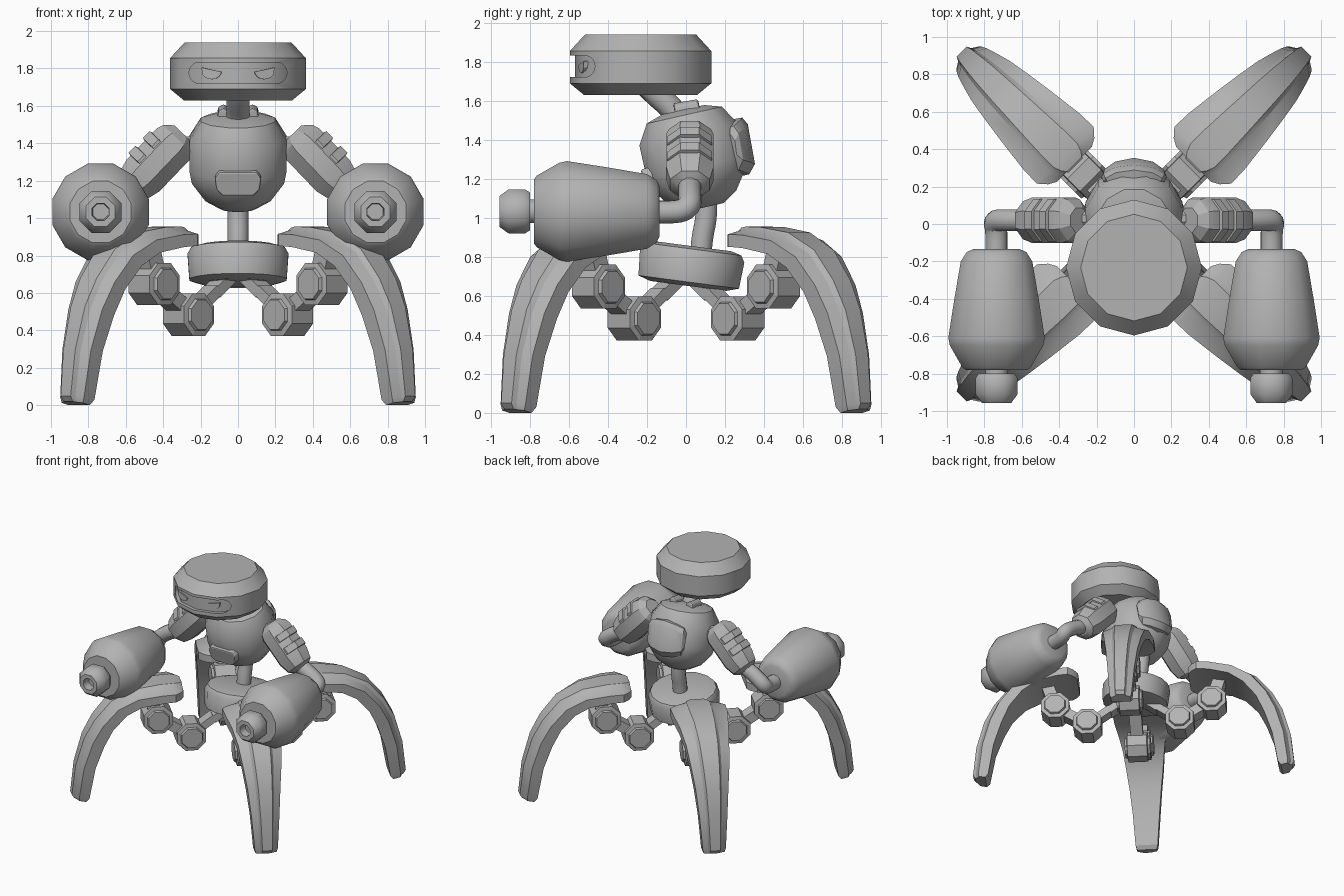
import bpy, bmesh, math
from mathutils import Vector, Matrix

if "Cube" in bpy.data.objects:
    bpy.data.objects.remove(bpy.data.objects["Cube"])

grey = bpy.data.materials.new("grey")
grey.diffuse_color = (0.45, 0.45, 0.45, 1)
grey.use_nodes = True
grey.node_tree.nodes["Principled BSDF"].inputs["Base Color"].default_value = grey.diffuse_color


def loft(name, rings, matrix=Matrix(), closed=False):
    """Skin a list of equal-length point rings; cap the ends unless closed."""
    bm = bmesh.new()
    rows = [[bm.verts.new(matrix @ Vector(p)) for p in ring] for ring in rings]
    n = len(rows[0])
    pairs = list(zip(rows, rows[1:])) + ([(rows[-1], rows[0])] if closed else [])
    for a, b in pairs:
        for i in range(n):
            j = (i + 1) % n
            bm.faces.new((a[i], a[j], b[j], b[i]))
    if not closed:
        bm.faces.new(rows[0])
        bm.faces.new(rows[-1])
    bmesh.ops.recalc_face_normals(bm, faces=bm.faces)
    mesh = bpy.data.meshes.new(name)
    bm.to_mesh(mesh)
    bm.free()
    mesh.materials.append(grey)
    ob = bpy.data.objects.new(name, mesh)
    bpy.context.collection.objects.link(ob)
    return ob


def activate(ob):
    bpy.ops.object.select_all(action='DESELECT')
    ob.select_set(True)
    bpy.context.view_layer.objects.active = ob


def smooth(ob, angle=32):
    activate(ob)
    bpy.ops.object.shade_smooth_by_angle(angle=math.radians(angle))
    return ob


def bevel(ob, width):
    activate(ob)
    mod = ob.modifiers.new("bevel", 'BEVEL')
    mod.width, mod.segments = width, 2
    bpy.ops.object.modifier_apply(modifier=mod.name)
    return ob


def lathe(name, profile, n, pos, axis=(0, 0, 1), phase=0.0):
    """Turn (radius, height) pairs about an axis through pos."""
    m = Matrix.Translation(pos) @ Vector(axis).to_track_quat('Z', 'Y').to_matrix().to_4x4()
    ang = [2 * math.pi * (i + phase) / n for i in range(n)]
    return loft(name, [[(r * math.cos(t), r * math.sin(t), h) for t in ang] for r, h in profile], m)


def tube(name, path, radius, n=12):
    """Round bar swept along a smoothed path."""
    pts = [Vector(p) for p in path]
    for _ in range(2):
        cut = [pts[0]]
        for a, b in zip(pts, pts[1:]):
            cut += [a.lerp(b, .25), a.lerp(b, .75)]
        pts = cut + [pts[-1]]
    t0 = (pts[1] - pts[0]).normalized()
    side = t0.orthogonal().normalized()
    rings = []
    for i, p in enumerate(pts):
        t = (pts[min(i + 1, len(pts) - 1)] - pts[max(i - 1, 0)]).normalized()
        side.rotate(t0.rotation_difference(t))
        t0, up = t, t.cross(side)
        rings.append([p + radius * (math.cos(k) * side + math.sin(k) * up)
                      for k in (2 * math.pi * j / n for j in range(n))])
    return smooth(loft(name, rings), 40)


def prism(name, outline, y0, y1, matrix=Matrix()):
    """Extrude an (x, z) outline between two depths."""
    return loft(name, [[(x, y, z) for x, z in outline] for y in (y0, y1)], matrix)


def rounded(w, h, r, seg=5):
    """Outline of a rounded rectangle with half sizes w and h."""
    out = []
    for k, (sx, sz) in enumerate([(1, 1), (-1, 1), (-1, -1), (1, -1)]):
        for i in range(seg + 1):
            t = math.pi / 2 * (k + i / seg)
            out.append((sx * (w - r) + r * math.cos(t), sz * (h - r) + r * math.sin(t)))
    return out


# Head: twelve-sided drum with a visor slot and a recessed core
HY = -0.233
head = lathe("head", [(.29, 1.63), (.363, 1.69), (.363, 1.855), (.285, 1.94)], 12, (0, HY, 0))
slot = prism("slot_cutter", rounded(.262, .056, .055), -.75, -.40,
             Matrix.Translation((0, 0, 1.777)))
mod = head.modifiers.new("slot", 'BOOLEAN')
mod.object, mod.solver = slot, 'EXACT'
activate(head)
bpy.ops.object.modifier_apply(modifier=mod.name)
bpy.data.objects.remove(slot)
smooth(head)
smooth(lathe("visor_core", [(.335, 1.70), (.335, 1.85)], 12, (0, HY, 0)))
for s in (-1, 1):
    arc = [(.055 * math.cos(t), .045 * math.sin(t)) for t in
           (math.pi + math.pi * i / 8 for i in range(9))]
    arc[0 if s > 0 else -1] = (-.055 * s, -.005)
    arc[-1 if s > 0 else 0] = (.055 * s, .018)
    prism("eye", arc, -.008, .02, Matrix.Translation((s * .14, HY - .2975, 1.787))
          @ Matrix.Rotation(s * math.radians(15), 4, 'Z'))

# Neck and waist columns
tube("neck", [(0, -.20, 1.68), (0, -.15, 1.63), (0, -.08, 1.57), (0, -.055, 1.53),
              (0, -.05, 1.42)], .063)
tube("waist", [(0, .075, .80), (0, .083, .90), (0, .105, 1.0), (0, .105, 1.14)], .057)

# Torso leaning forward, with neck brackets, front panel and back pack
lean = Vector((0, -.22, .975))
TC = Vector((0, .04, 1.31))
smooth(lathe("torso", [(.10, -.262), (.18, -.215), (.255, -.115), (.268, -.05), (.268, .12),
                       (.205, .222), (.115, .25)], 12, TC, lean, .5), 32)
for s in (-1, 1):
    bracket = [(s * .045, -.05), (s * .045, .075), (s * .075, .10), (s * .105, .085), (s * .13, -.05)]
    bevel(prism("neck_bracket", bracket, -.05, .08, Matrix.Translation((0, 0, 1.50))
                @ Matrix.Rotation(math.radians(10), 4, 'X')), .012)
panel = [(-.08, -.068), (.08, -.068), (.115, -.035), (.125, .03), (.10, .068),
         (-.10, .068), (-.125, .03), (-.115, -.035)]
bevel(prism("front_panel", panel, -.025, .08, Matrix.Translation((0, -.19, 1.188))
            @ Matrix.Rotation(math.radians(16), 4, 'X')), .01)
rings = []
for deg, h, r in ((-38, .08, .285), (-33, .115, .30), (-20, .135, .308), (0, .148, .308),
                  (20, .135, .308), (33, .115, .30), (38, .08, .285)):
    c, d = math.cos(math.radians(deg)), math.sin(math.radians(deg))
    rings.append([(q * d, q * c, z) for q, z in
                  ((.2, -h), (r - .05, -h), (r - .01, -h + .045), (r, h - .045),
                   (r - .02, h - .005), (.2, h))])
smooth(loft("back_pack", rings, Matrix.Translation(TC) @ Matrix.Rotation(math.radians(13), 4, 'X')), 30)

# Pelvis disc
smooth(lathe("pelvis", [(.20, -.105), (.265, -.085), (.275, .05), (.255, .085), (.20, .10)],
             16, (0, .025, .755), (0, .13, .99), .5), 35)

# Arms
for s in (-1, 1):
    smooth(lathe("shoulder_knob", [(.045, -.1), (.06, -.06), (.06, .05), (.04, .09)], 10,
                 (s * .27, .03, 1.38), (s, 0, 0)))
    top, down = Vector((s * .30, .02, 1.43)), Vector((s * .69, 0, -.72)).normalized()
    out = Vector((s * .72, 0, .69))
    smooth(lathe("upper_arm", [(.07, -.02), (.118, .02), (.132, .06), (.132, .29), (.11, .37),
                               (.065, .40)], 8, top + out * .01, down, .5), 28)
    for d in (.12, .23):
        lathe("arm_band", [(.105, -.03), (.124, -.026), (.124, .026), (.105, .03)], 8,
              top + down * d + out * .035, down, .5)
    tube("elbow", [(s * .55, .02, 1.18), (s * .67, .02, 1.12), (s * .75, .02, 1.06),
                   (s * .735, -.03, 1.03), (s * .735, -.18, 1.03)], .06)
    smooth(lathe("forearm", [(.13, .135), (.165, .15), (.198, .20), (.235, .41), (.267, .61),
                             (.258, .65), (.19, .765), (.17, .78)], 12,
                 (s * .735, 0, 1.033), (0, -1, 0), .5), 35)
    smooth(lathe("nozzle", [(.065, .76), (.065, .80), (.105, .80), (.122, .825), (.122, .91),
                            (.085, .957), (.05, .957), (.045, .89), (.01, .89)], 8,
                 (s * .735, 0, 1.033), (0, -1, 0), .5), 46)

# Legs: stations of outer edge (r, z), inner edge (r, z) and half width
stations = [(.45, .945, .45, .85, .13), (.475, .95, .475, .85, .175), (.52, .955, .52, .852, .215),
            (.63, .952, .62, .845, .212), (.82, .925, .78, .815, .19), (1.0, .835, .895, .745, .168),
            (1.13, .68, 1.0, .62, .148), (1.21, .53, 1.065, .48, .128), (1.275, .30, 1.13, .29, .108),
            (1.303, .05, 1.175, .03, .09), (1.285, .02, 1.20, .0, .08)]
# Lateral and inner-to-outer fractions of the ridged cross-section
section = [(-1, 0), (-1, .62), (-.55, .82), (-.42, 1), (.42, 1), (.55, .82), (1, .62), (1, 0)]


def bar(name, a, b, w, h, m):
    """Rectangular link between two (r, z) points in a leg's plane."""
    a, b = Vector((a[0], 0, a[1])), Vector((b[0], 0, b[1]))
    n = (b - a).cross(Vector((0, 1, 0))).normalized() * h
    loft(name, [[p + n * i + Vector((0, w * j, 0)) for i, j in
                 ((1, 1), (1, -1), (-1, -1), (-1, 1))] for p in (a, b)], m)


for k in range(4):
    m = Matrix.Rotation(math.radians(45 + 90 * k), 4, 'Z')
    smooth(loft("leg", [[(ir + (o - ir) * f, w * g, iz + (oz - iz) * f) for g, f in section]
                        for o, oz, ir, iz, w in stations], m), 24)
    # Two hinge drums with raised caps, tied together by links
    hinges = [(.375, .483), (.635, .647)]
    tang = m @ Vector((0, 1, 0))
    for r, z in hinges:
        lathe("hinge_drum", [(.085, -.103), (.092, -.085), (.122, -.08), (.122, .08),
                             (.092, .085), (.085, .103)], 8, m @ Vector((r, 0, z)), tang, .5)
    bar("hip_link", (.06, .70), (.20, .60), .05, .03, m)
    bar("hip_link", (.19, .615), hinges[0], .05, .03, m)
    bar("middle_link", hinges[0], hinges[1], .055, .04, m)
    bar("leg_link", hinges[1], (.70, .86), .055, .05, m)
